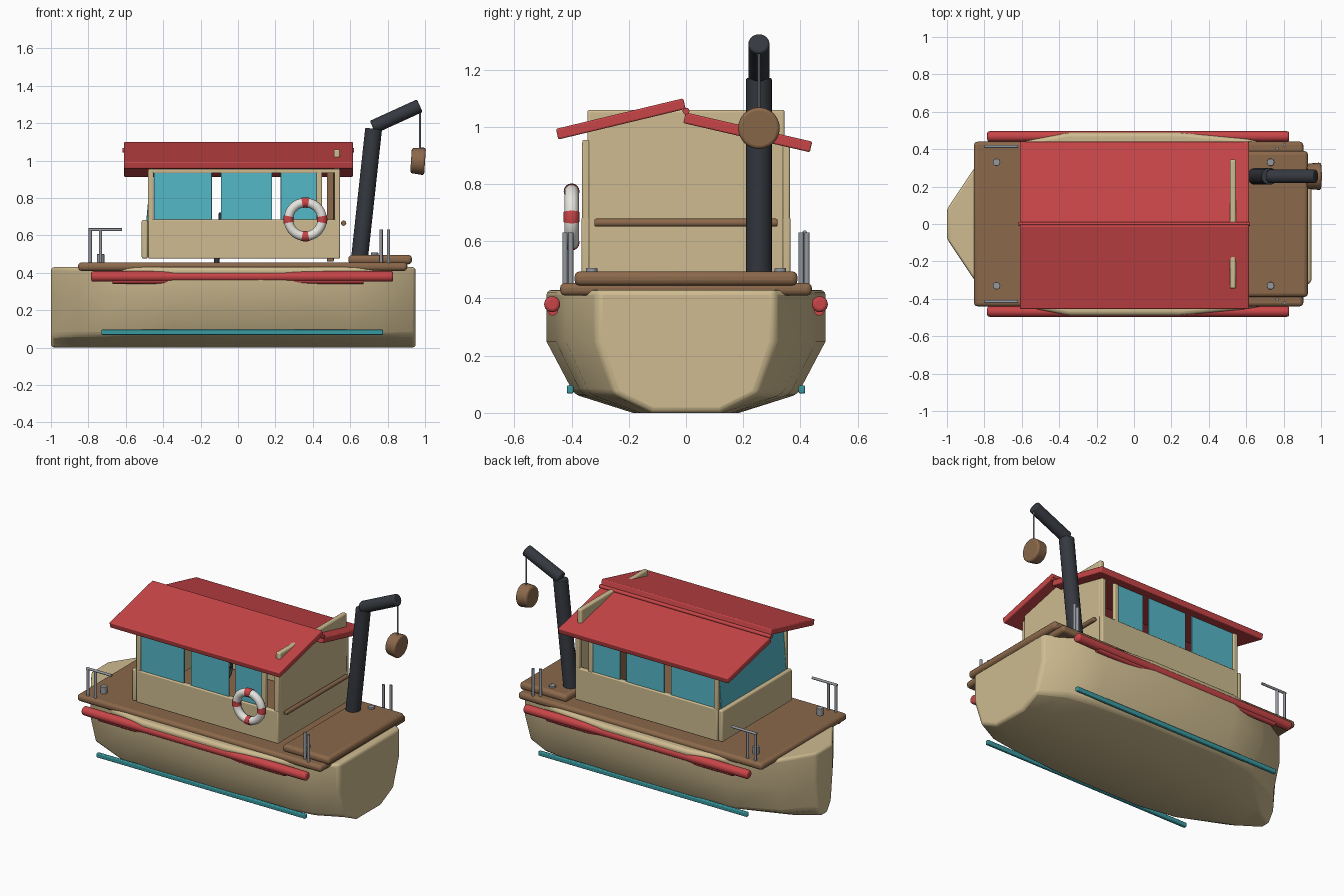
import bpy, bmesh, math
from mathutils import Vector

if "Cube" in bpy.data.objects:
    bpy.data.objects.remove(bpy.data.objects["Cube"])


def material(name, rgb):
    m = bpy.data.materials.new(name)
    m.diffuse_color = (*rgb, 1)
    m.use_nodes = True
    m.node_tree.nodes["Principled BSDF"].inputs["Base Color"].default_value = m.diffuse_color
    return m


CREAM = material("cream", (0.62, 0.50, 0.28))
RED = material("red", (0.58, 0.06, 0.065))
BROWN = material("brown", (0.26, 0.14, 0.07))
GLASS = material("glass", (0.09, 0.48, 0.58))
TEAL = material("teal", (0.04, 0.32, 0.35))
DARK = material("dark", (0.035, 0.04, 0.05))
WHITE = material("white", (0.8, 0.78, 0.74))
GREY = material("grey", (0.3, 0.32, 0.35))


def finish(name, bm, mat, bevel=0, segments=3):
    bmesh.ops.recalc_face_normals(bm, faces=bm.faces)
    me = bpy.data.meshes.new(name)
    bm.to_mesh(me)
    bm.free()
    me.materials.append(mat)
    ob = bpy.data.objects.new(name, me)
    bpy.context.collection.objects.link(ob)
    bpy.ops.object.select_all(action='DESELECT')
    ob.select_set(True)
    bpy.context.view_layer.objects.active = ob
    bpy.ops.object.shade_smooth_by_angle(angle=math.radians(35))
    if bevel:
        b = ob.modifiers.new("bevel", 'BEVEL')
        b.width, b.segments = bevel, segments
        b.limit_method, b.angle_limit = 'ANGLE', math.radians(30)
    return ob


def box(name, lo, hi, mat, bevel=0.008, rot=(0, 0, 0)):
    """Box between two corners, turned about its own middle."""
    lo, hi = Vector(lo), Vector(hi)
    bm = bmesh.new()
    bmesh.ops.create_cube(bm, size=1)
    bmesh.ops.scale(bm, vec=hi - lo, verts=bm.verts)
    ob = finish(name, bm, mat, bevel)
    ob.location = (lo + hi) / 2
    ob.rotation_euler = rot
    return ob


def rod(name, a, b, r, mat, r2=None, bevel=0, sides=24):
    """Cylinder or cone from point a to point b."""
    a, b = Vector(a), Vector(b)
    bm = bmesh.new()
    bmesh.ops.create_cone(bm, cap_ends=True, segments=sides, radius1=r,
                          radius2=r if r2 is None else r2, depth=(b - a).length)
    ob = finish(name, bm, mat, bevel)
    ob.location = (a + b) / 2
    ob.rotation_euler = (b - a).to_track_quat('Z', 'Y').to_euler()
    return ob


def ring(name, centre, R, r, mat, start=0, sweep=math.tau, axis='Y', steps=48):
    """Torus or torus arc around the y or x axis."""
    bm = bmesh.new()
    closed = sweep > 6.28
    rows = []
    for i in range(steps if closed else steps + 1):
        t = start + sweep * i / steps
        row = []
        for j in range(16):
            p = math.tau * j / 16
            d = R + r * math.cos(p)
            v = (d * math.cos(t), r * math.sin(p), d * math.sin(t))
            row.append(bm.verts.new(v if axis == 'Y' else (v[1], v[0], v[2])))
        rows.append(row)
    for i in range(len(rows) if closed else len(rows) - 1):
        a, b = rows[i], rows[(i + 1) % len(rows)]
        for j in range(16):
            k = (j + 1) % 16
            bm.faces.new((a[j], a[k], b[k], b[j]))
    if not closed:
        bm.faces.new(rows[0])
        bm.faces.new(rows[-1])
    finish(name, bm, mat).location = centre


# Hull: one chined section lofted along the length
stations = [(-1, .08), (-.86, .29), (-.6, .44), (-.35, .488), (.25, .488),
            (.6, .455), (.78, .42), (.95, .31)]
section = [(1, .43), (1, .25), (.8, .065), (.38, 0)]
profile = section + [(-y, z) for y, z in reversed(section)]
bm = bmesh.new()
rows = [[bm.verts.new((x, y * w, z)) for y, z in profile] for x, w in stations]
for a, b in zip(rows, rows[1:]):
    for j in range(8):
        k = (j + 1) % 8
        bm.faces.new((a[j], a[k], b[k], b[j]))
bm.faces.new(rows[0])
bm.faces.new(rows[-1])
finish("hull", bm, CREAM, 0.018)

# Decks
box("main_deck", (-.855, -.44, .41), (.905, .44, .455), BROWN, .018)
box("stern_deck", (.59, -.39, .445), (.93, .39, .495), BROWN, .02)

# Hull trim, railings and bollards on both sides
for s, side in ((-1, "front"), (1, "back")):
    rod("rub_rail_" + side, (-.785, s * .468, .38), (.83, s * .468, .38), .028, RED, bevel=.012)
    rod("lower_rub_rail_" + side, (-.67, s * .466, .358), (.67, s * .466, .358), .018, RED)
    box("waterline_strip_" + side, (-.73, s * .405 - .011, .068), (.775, s * .405 + .011, .096), TEAL, .005)
    y = s * .415
    for x, dy, z0, z1 in ((-.79, 0, .45, .63), (-.735, 0, .45, .625),
                          (.765, -.012, .44, .63), (.805, .008, .44, .63)):
        rod("rail_post_" + side, (x, y + s * dy, z0), (x, y + s * dy, z1), .009, GREY, sides=12)
    rod("bow_handrail_" + side, (-.8, y, .63), (-.62, y, .63), .008, GREY, sides=12)
    rod("bow_bollard_" + side, (-.735, s * .33, .45), (-.735, s * .33, .5), .02, GREY, bevel=.003)
    rod("stern_bollard_" + side, (.73, s * .33, .48), (.73, s * .33, .507), .02, GREY, bevel=.003)

# Hollow cabin walls
box("bow_wall", (-.515, -.36, .475), (-.482, .36, .682), CREAM, .01)
box("stern_wall", (.512, -.345, .475), (.545, .345, 1.06), CREAM, .01)
box("cabin_door", (.475, -.13, .46), (.512, .13, .95), BROWN, .005)
rod("stern_handrail", (.565, -.32, .665), (.565, .32, .665), .014, BROWN, bevel=.005)
box("windscreen", (-.478, -.335, .67), (-.468, .335, .965), GLASS, .002, (0, math.radians(5), 0))
for s, side in ((-1, "front"), (1, "back")):
    y = s * .35

    def panel(name, x0, x1, z0, z1, t, mat, bevel):
        box(name + "_" + side, (x0, y - t, z0), (x1, y + t, z1), mat, bevel)

    panel("side_wall", -.48, .545, .475, .685, .015, CREAM, .007)
    panel("window_header", -.48, .545, .932, .955, .012, CREAM, .005)
    for x in (-.467, .435, .53):
        panel("cabin_post", x - .015, x + .015, .67, .95, .013, CREAM, .006)
    for x0, x1 in ((-.45, -.14), (-.092, .183), (.228, .422)):
        panel("side_window", x0, x1, .68, .937, .005, GLASS, .002)

# Helm inside the cabin
ring("helm_wheel", (-.095, 0, .645), .07, .008, DARK, axis='X')
rod("helm_spoke", (-.095, -.07, .645), (-.095, .07, .645), .006, DARK, sides=10)
rod("helm_column", (-.115, 0, .45), (-.095, 0, .65), .015, DARK, sides=12)

# Offset roof slopes and ridge
box("roof_front", (-.61, -.457, 1.009), (.615, .001, 1.047), RED, .006, (math.radians(13.5), 0, 0))
box("roof_back", (-.61, -.011, .962), (.615, .443, 1.0), RED, .006, (math.radians(-13), 0, 0))
rod("roof_ridge", (-.617, 0, 1.055), (.62, 0, 1.055), .012, RED, sides=12)

# Lifebuoy with four red bands
buoy = (.36, -.4, .685)
ring("lifebuoy", buoy, .09, .025, WHITE)
for i in range(4):
    ring("lifebuoy_band", buoy, .09, .0275, RED, i * math.pi / 2 - .19, .38, steps=6)

# Crane with hanging bucket
Y = .255
rod("crane_mast", (.65, Y, .48), (.725, Y, 1.17), .045, DARK, bevel=.004)
rod("crane_jib", (.72, Y, 1.178), (.972, Y, 1.293), .037, DARK, bevel=.008)
rod("crane_cable", (.973, Y, 1.27), (.973, Y, 1.04), .005, GREY, sides=10)
rod("bucket", (.925, Y, 1.0), (1.0, Y, .995), .067, BROWN, r2=.074, bevel=.012)
